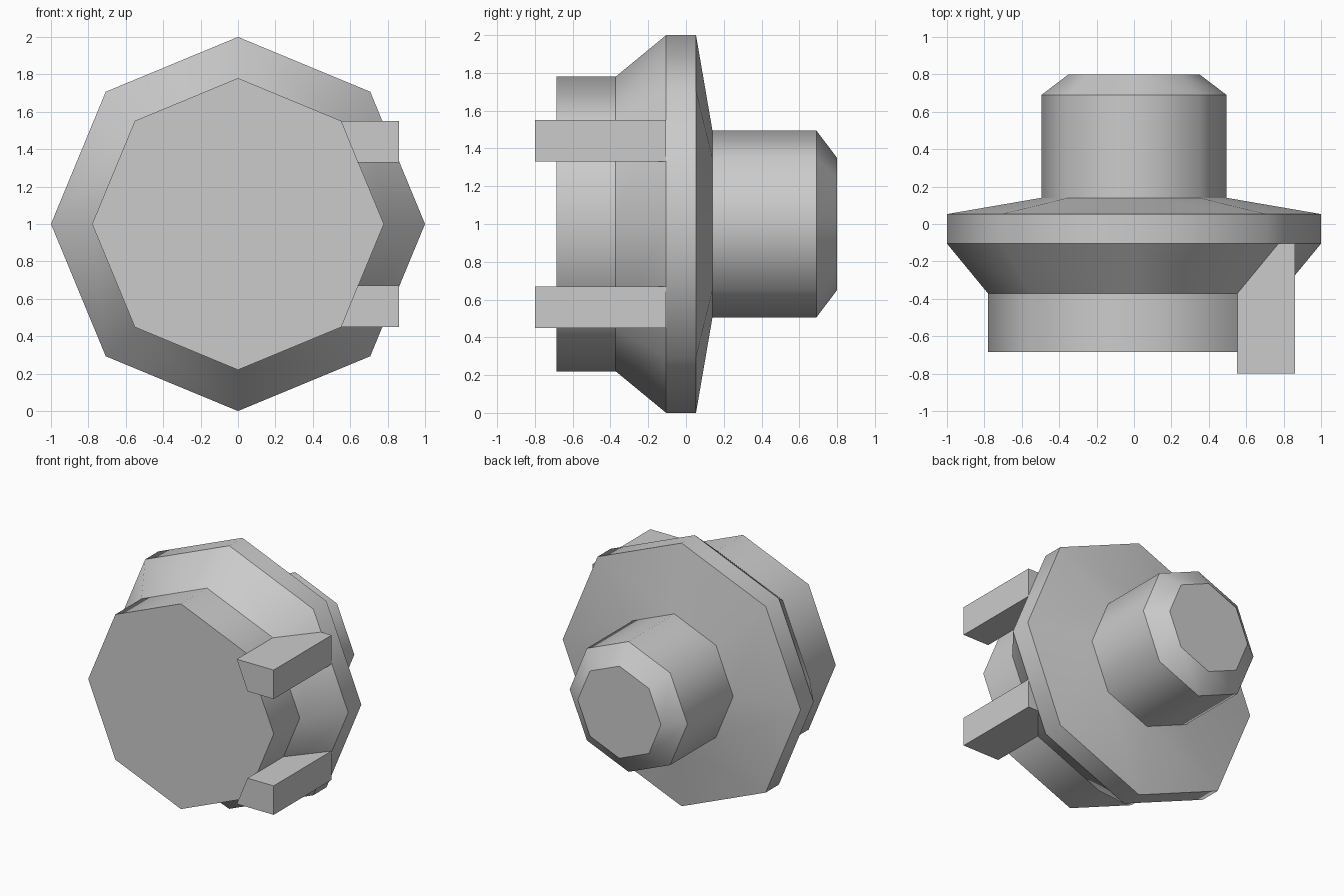
import bpy, bmesh
from math import sin, cos, pi

if "Cube" in bpy.data.objects:
    bpy.data.objects.remove(bpy.data.objects["Cube"])

SIDES = 8
CENTRE_Z = 1.0


def finish(name, bm):
    bmesh.ops.recalc_face_normals(bm, faces=bm.faces)
    mesh = bpy.data.meshes.new(name)
    bm.to_mesh(mesh)
    bm.free()
    obj = bpy.data.objects.new(name, mesh)
    bpy.context.collection.objects.link(obj)
    return obj


def turned(name, profile):
    """Eight-sided body around the y axis from (y, radius) points."""
    bm = bmesh.new()
    rings = [[bm.verts.new((r * cos(2 * pi * i / SIDES), y,
                            CENTRE_Z + r * sin(2 * pi * i / SIDES)))
              for i in range(SIDES)] for y, r in profile]
    for a, b in zip(rings, rings[1:]):
        for i in range(SIDES):
            j = (i + 1) % SIDES
            bm.faces.new((a[i], a[j], b[j], b[i])).smooth = True
    bm.faces.new(rings[0])
    bm.faces.new(rings[-1])
    # crisp rings, soft shading around the circumference
    for ring in rings:
        for i in range(SIDES):
            bm.edges.get((ring[i], ring[(i + 1) % SIDES])).smooth = False
    return finish(name, bm)


def prong(name, side):
    """Bar along y; its inner side follows the slope of the octagonal head."""
    section = [(0.55, 0.55), (0.86, 0.55), (0.86, 0.33), (0.64, 0.33)]
    bm = bmesh.new()
    front, back = [[bm.verts.new((x, y, CENTRE_Z + side * z)) for x, z in section]
                   for y in (-0.80, -0.105)]
    bm.faces.new(front)
    bm.faces.new(back)
    for i in range(4):
        j = (i + 1) % 4
        bm.faces.new((front[i], front[j], back[j], back[i]))
    return finish(name, bm)


# head, flange and rear shaft
turned("flanged_body", [(-0.685, 0.78), (-0.372, 0.78), (-0.105, 1.0), (0.053, 1.0),
                        (0.14, 0.495), (0.69, 0.495), (0.80, 0.35)])

# pair of side prongs
prong("upper_prong", 1)
prong("lower_prong", -1)
